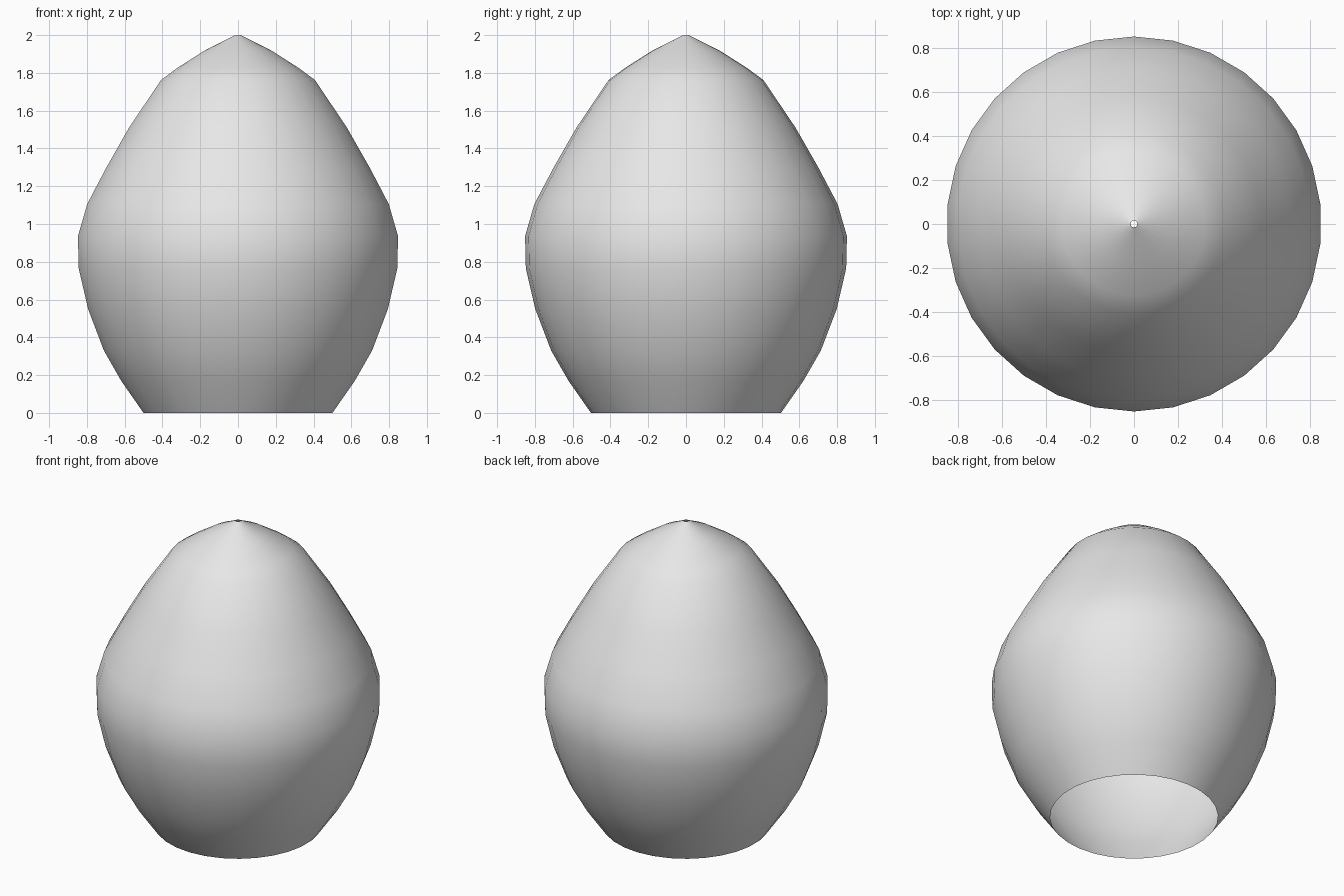
import bpy, bmesh, math

cube = bpy.data.objects.get("Cube")
if cube:
    bpy.data.objects.remove(cube, do_unlink=True)

SIDES = 30

# Half outline of the shell as (radius, height), bottom rim to top opening
profile = [
    (0.503, 0.0), (0.622, 0.17), (0.714, 0.33), (0.798, 0.55),
    (0.848, 0.765), (0.852, 0.935), (0.803, 1.105), (0.703, 1.295),
    (0.58, 1.51), (0.41, 1.762), (0.325, 1.825), (0.175, 1.92),
    (0.028, 1.993), (0.015, 2.0),
]

# Light grey surface
grey = bpy.data.materials.new("light_grey")
grey.use_nodes = True
colour = (0.8, 0.8, 0.8, 1.0)
grey.diffuse_color = colour
grey.node_tree.nodes["Principled BSDF"].inputs["Base Color"].default_value = colour

# Turned shell, open at the bottom and at the tip
bm = bmesh.new()
rings = []
for radius, height in profile:
    ring = []
    for i in range(SIDES):
        a = math.pi / 2 + math.tau * i / SIDES
        ring.append(bm.verts.new((radius * math.cos(a), radius * math.sin(a), height)))
    rings.append(ring)
for low, high in zip(rings, rings[1:]):
    for i in range(SIDES):
        j = (i + 1) % SIDES
        face = bm.faces.new((low[i], low[j], high[j], high[i]))
        face.smooth = True

mesh = bpy.data.meshes.new("turned_shell")
bm.to_mesh(mesh)
bm.free()
mesh.materials.append(grey)
shell = bpy.data.objects.new("turned_shell", mesh)
bpy.context.collection.objects.link(shell)
